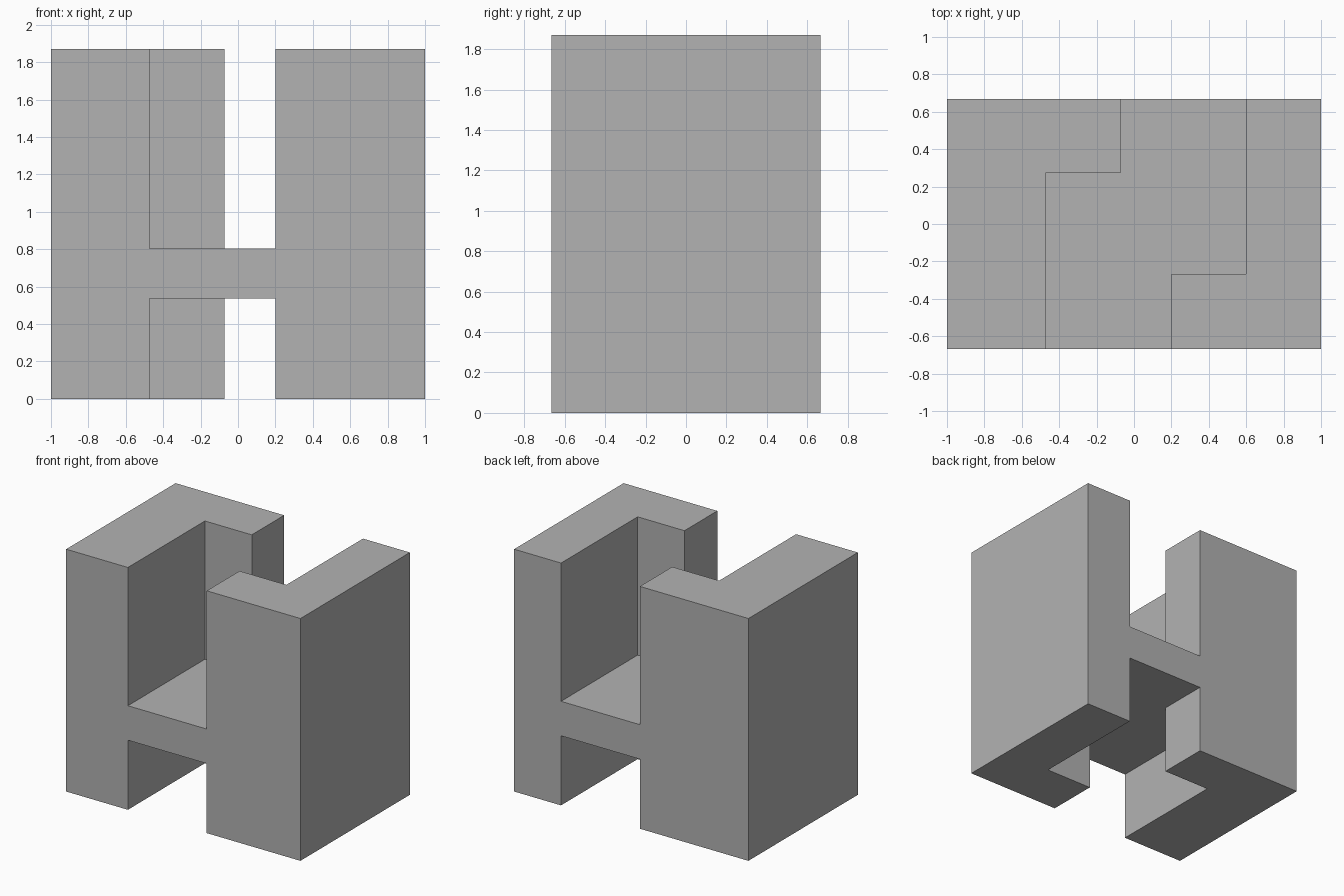
import bpy
import bmesh

if "Cube" in bpy.data.objects:
    bpy.data.objects.remove(bpy.data.objects["Cube"], do_unlink=True)

HEIGHT, HALF_DEPTH = 1.87, 0.667
BRIDGE_BOTTOM, BRIDGE_TOP = 0.537, 0.803

grey = bpy.data.materials.new("plain_grey")
grey.use_nodes = True
grey.diffuse_color = (0.448, 0.448, 0.448, 1)
grey.node_tree.nodes["Principled BSDF"].inputs["Base Color"].default_value = grey.diffuse_color


def prism(name, outline, bottom, top):
    """Extrude a counter-clockwise footprint from bottom to top."""
    bm = bmesh.new()
    base = bm.faces.new([bm.verts.new((x, y, bottom)) for x, y in outline])
    result = bmesh.ops.extrude_face_region(bm, geom=[base], use_keep_orig=True)
    for v in result["geom"]:
        if isinstance(v, bmesh.types.BMVert):
            v.co.z = top
    bmesh.ops.recalc_face_normals(bm, faces=bm.faces)
    mesh = bpy.data.meshes.new(name)
    bm.to_mesh(mesh)
    bm.free()
    mesh.materials.append(grey)
    obj = bpy.data.objects.new(name, mesh)
    bpy.context.collection.objects.link(obj)
    return obj


# Solid block
d = HALF_DEPTH
block = prism("interlocking_block", [(-1, -d), (1, -d), (1, d), (-1, d)], 0, HEIGHT)

# Stepped channel, cut above and below the connecting bridge
far = d + 0.1
channel = [(-0.473, -far), (0.2, -far), (0.2, -0.267), (0.6, -0.267),
           (0.6, far), (-0.073, far), (-0.073, 0.272), (-0.473, 0.272)]
cutters = [prism("upper_channel_cutter", channel, BRIDGE_TOP, HEIGHT + 0.1),
           prism("lower_channel_cutter", channel, -0.1, BRIDGE_BOTTOM)]
for cutter in cutters:
    cutter.hide_render = True
    cut = block.modifiers.new(cutter.name, "BOOLEAN")
    cut.operation = "DIFFERENCE"
    cut.solver = "EXACT"
    cut.object = cutter

# Apply the cuts and discard the cutters
graph = bpy.context.evaluated_depsgraph_get()
finished = bpy.data.meshes.new_from_object(block.evaluated_get(graph))
block.modifiers.clear()
block.data = finished
for cutter in cutters:
    bpy.data.objects.remove(cutter, do_unlink=True)
